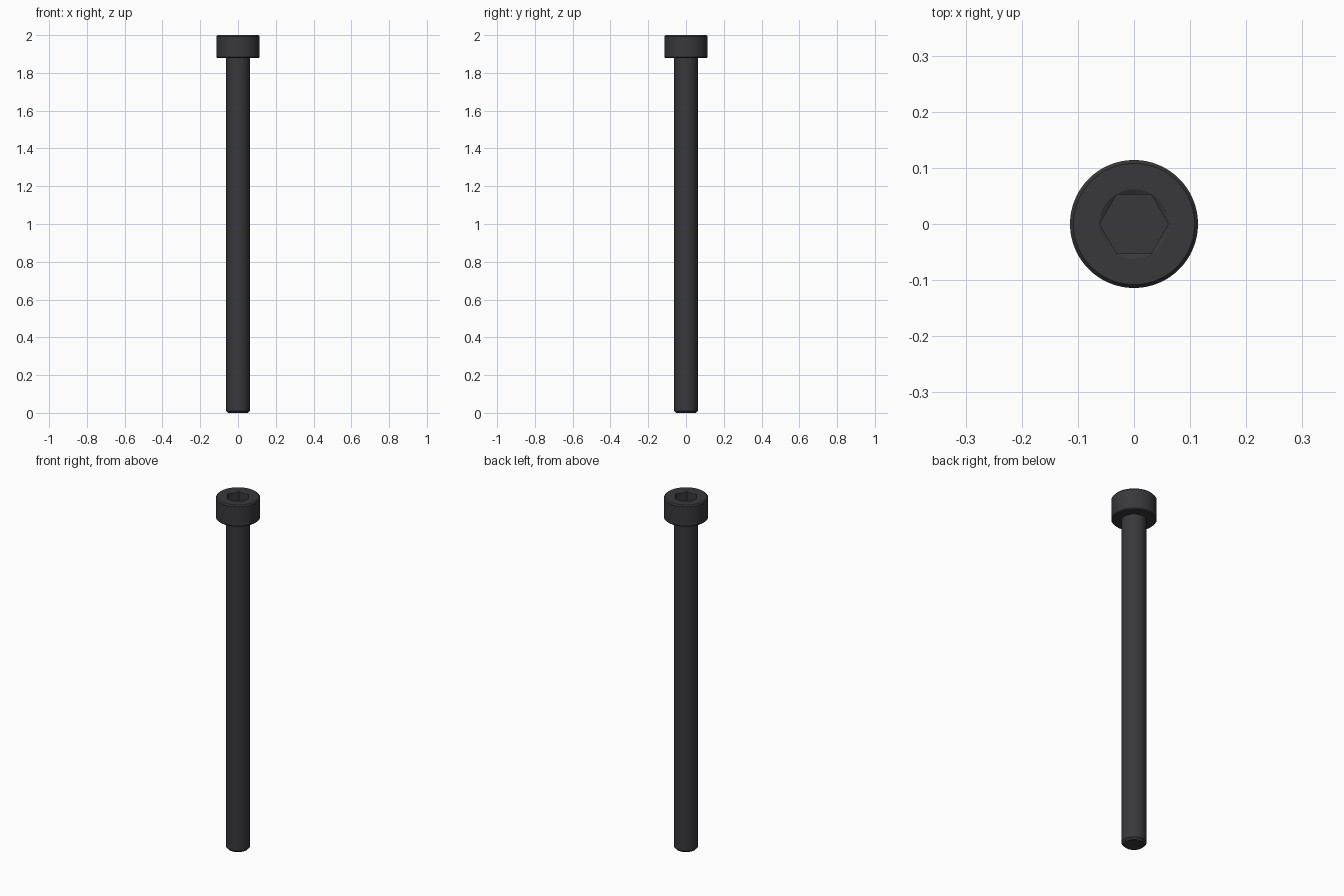
import bpy, bmesh, math

if "Cube" in bpy.data.objects:
    bpy.data.objects.remove(bpy.data.objects["Cube"])

SEG = 96

def loft(name, rings):
    """Solid of stacked rings: (radius, z, side count)."""
    bm = bmesh.new()
    sides = rings[0][2]
    loops = [[bm.verts.new((r * math.cos(2 * math.pi * i / sides),
                            r * math.sin(2 * math.pi * i / sides), z))
              for i in range(sides)] for r, z, _ in rings]
    for a, b in zip(loops, loops[1:]):
        for i in range(sides):
            j = (i + 1) % sides
            bm.faces.new((a[i], a[j], b[j], b[i]))
    bm.faces.new(loops[0][::-1])
    bm.faces.new(loops[-1])
    mesh = bpy.data.meshes.new(name)
    bm.to_mesh(mesh)
    bm.free()
    ob = bpy.data.objects.new(name, mesh)
    bpy.context.collection.objects.link(ob)
    return ob

# Turned body: chamfered tip, shank, chamfered cylindrical head
profile = [(0.052, 0), (0.0625, 0.0105), (0.0625, 1.878), (0.109, 1.878),
           (0.114, 1.883), (0.114, 1.993), (0.108, 2.0)]
screw = loft("cap_screw", [(r, z, SEG) for r, z in profile])

# Hexagonal key socket and its conical lead-in
hexagon = loft("socket_cutter", [(0.0612, 1.935, 6), (0.0612, 2.05, 6)])
cone = loft("lead_in_cutter", [(0.0417, 1.99, SEG), (0.1017, 2.02, SEG)])

bpy.context.view_layer.objects.active = screw
screw.select_set(True)
for cutter in (hexagon, cone):
    mod = screw.modifiers.new(cutter.name, 'BOOLEAN')
    mod.operation = 'DIFFERENCE'
    mod.solver = 'EXACT'
    mod.object = cutter
    bpy.ops.object.modifier_apply(modifier=mod.name)
    bpy.data.objects.remove(cutter)

# Dark steel finish
steel = bpy.data.materials.new("dark_steel")
steel.diffuse_color = (0.04, 0.04, 0.045, 1)
steel.use_nodes = True
steel.node_tree.nodes["Principled BSDF"].inputs["Base Color"].default_value = steel.diffuse_color
screw.data.materials.clear()
screw.data.materials.append(steel)
bpy.ops.object.shade_smooth_by_angle(angle=math.radians(25))
